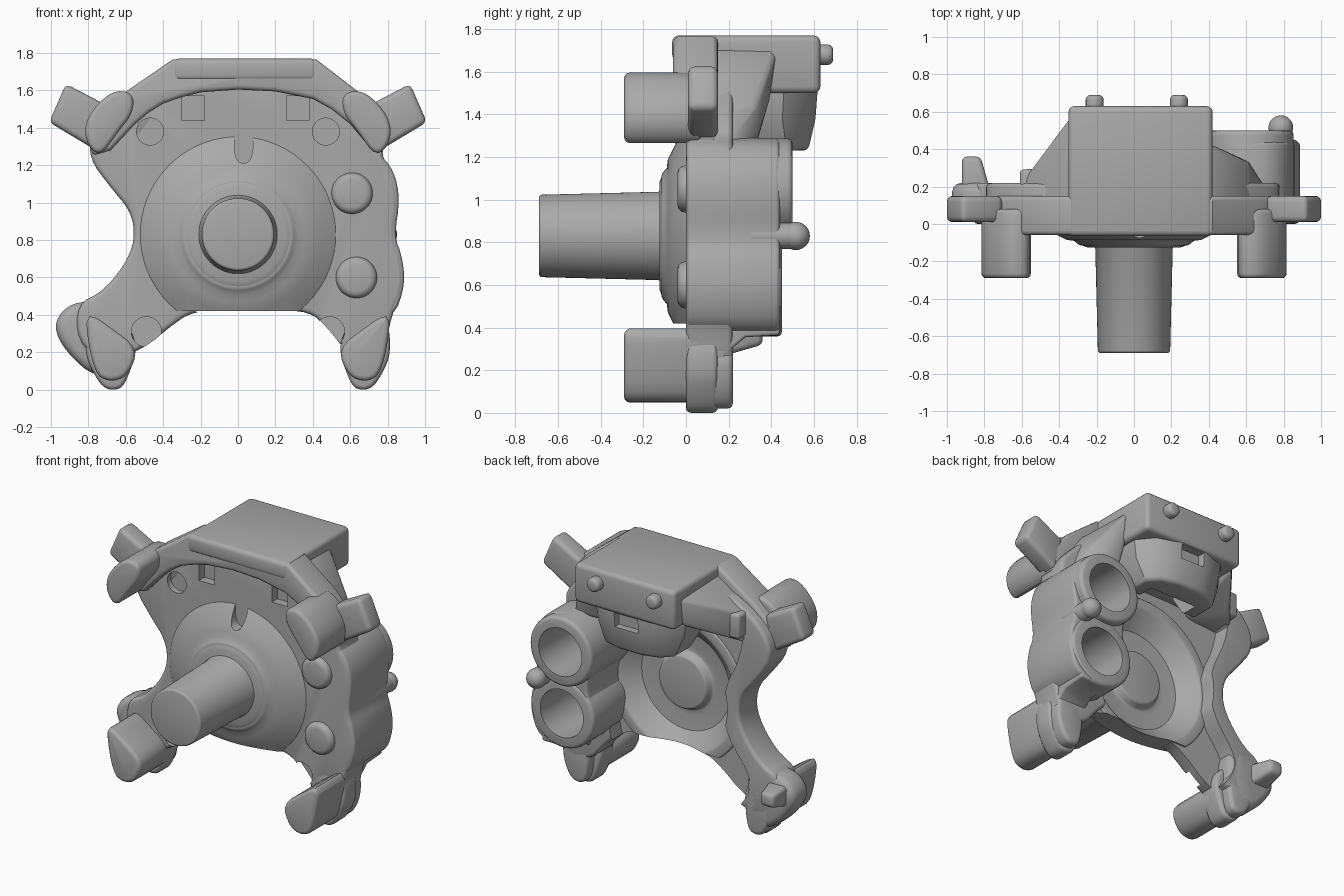
import bpy, bmesh, math
from mathutils import Vector

if "Cube" in bpy.data.objects:
    bpy.data.objects.remove(bpy.data.objects["Cube"], do_unlink=True)

metal = bpy.data.materials.new("cast metal grey")
metal.use_nodes = True
grey = (0.4, 0.4, 0.4, 1)
metal.diffuse_color = grey
metal.node_tree.nodes["Principled BSDF"].inputs["Base Color"].default_value = grey

AXIS = {"Y": lambda a, b, d: (a, d, b),
        "X": lambda a, b, d: (d, a, b),
        "Z": lambda a, b, d: (a, b, d)}
HUB_Z = 0.83
parts, cutters = [], []


def finish(name, bm, bevel, cutter=False):
    bmesh.ops.recalc_face_normals(bm, faces=bm.faces)
    mesh = bpy.data.meshes.new(name)
    bm.to_mesh(mesh)
    bm.free()
    mesh.materials.append(metal)
    obj = bpy.data.objects.new(name, mesh)
    bpy.context.collection.objects.link(obj)
    if bevel:
        mod = obj.modifiers.new("round", "BEVEL")
        mod.width, mod.segments = bevel, 3
        mod.limit_method, mod.angle_limit = "ANGLE", math.radians(40)
        mod.use_clamp_overlap = False
    obj.hide_render = cutter
    (cutters if cutter else parts).append(obj)
    return obj


def soften(pts, rounds):
    """Corner cutting on a closed outline."""
    for _ in range(rounds):
        out = []
        for i, p in enumerate(pts):
            a, b = Vector(p), Vector(pts[(i + 1) % len(pts)])
            out += [a.lerp(b, 0.25), a.lerp(b, 0.75)]
        pts = out
    return pts


def prism(name, pts, d0, d1, bevel=0.025, rounds=0, axis="Y", cutter=False):
    bm = bmesh.new()
    place = AXIS[axis]
    face = bm.faces.new([bm.verts.new(place(a, b, d0)) for a, b in soften(pts, rounds)])
    ext = bmesh.ops.extrude_face_region(bm, geom=[face])["geom"]
    shift = Vector(place(0, 0, d1 - d0))
    bmesh.ops.translate(bm, vec=shift, verts=[v for v in ext if isinstance(v, bmesh.types.BMVert)])
    return finish(name, bm, bevel, cutter)


def circle(x, z, r, n=48):
    return [(x + r * math.cos(i * math.tau / n), z + r * math.sin(i * math.tau / n)) for i in range(n)]


def rect(a0, b0, a1, b1):
    return [(a0, b0), (a1, b0), (a1, b1), (a0, b1)]


def hull(name, pts, bevel=0.025):
    bm = bmesh.new()
    for p in pts:
        bm.verts.new(p)
    bmesh.ops.convex_hull(bm, input=bm.verts)
    bmesh.ops.dissolve_limit(bm, angle_limit=0.02, verts=bm.verts, edges=bm.edges)
    return finish(name, bm, bevel)


def lathe(name, profile, bevel=0.012, steps=72):
    """Turn (radius, y) points around the hub axis; both ends lie on the axis."""
    bm = bmesh.new()
    vs = [bm.verts.new((r, y, HUB_Z)) for r, y in profile]
    edges = [bm.edges.new(pair) for pair in zip(vs, vs[1:])]
    bmesh.ops.spin(bm, geom=vs + edges, cent=(0, 0, HUB_Z), axis=(0, 1, 0),
                   angle=math.tau, steps=steps)
    bmesh.ops.remove_doubles(bm, verts=bm.verts, dist=0.0005)
    return finish(name, bm, bevel)


def cut(obj, *tools):
    for t in tools:
        mod = obj.modifiers.new("cut", "BOOLEAN")
        mod.operation, mod.object, mod.solver = "DIFFERENCE", t, "EXACT"


def flip(pts):
    return [(-a, b) for a, b in pts]


# Main cast plate with legs
outline = [(-.4, 1.66), (-.64, 1.54), (-.78, 1.4), (-.8, 1.24), (-.68, 1.08), (-.57, .95), (-.55, .8),
           (-.61, .66), (-.73, .52), (-.86, .46), (-.86, .26), (-.72, .14), (-.5, .22), (-.36, .34),
           (-.24, .42), (-.05, .42), (.2, .42), (.38, .42), (.48, .33), (.58, .2), (.78, .18), (.82, .4),
           (.89, .55), (.87, .72), (.83, .82), (.86, 1.0), (.83, 1.16), (.77, 1.24), (.78, 1.32),
           (.66, 1.46), (.42, 1.66)]
plate = prism("main_plate", outline, 0, 0.22, rounds=2)

# Turned hub shell, hollow at the back, and the spindle
hub = lathe("hub_shell", [(0, -.11), (.29, -.115), (.32, -.09), (.36, -.085), (.42, -.055), (.53, .003),
                          (.53, .11), (.46, .11), (.34, 0), (.24, -.01), (.2, -.01), (.18, .04), (0, .04)])
lathe("spindle", [(0, -.69), (.193, -.69), (.207, -.13), (.225, -.1), (.225, -.04), (0, -.04)], 0.015)
lathe("hub_collar", [(0, -.125), (.25, -.125), (.29, -.11), (.29, -.05), (0, -.05)], 0.008)

# Cutters for the cavity behind the plate, hub seat and slots
cavity = prism("cavity_cutter", [(-.6, 1.42), (-.56, 1.2), (-.46, 1.0), (-.43, .8), (-.49, .62),
                                 (-.62, .46), (-.66, .33), (-.5, .1), (-.2, .2), (.35, .2), (.45, .45),
                                 (.45, 1.0), (.45, 1.42)], .1, .5, 0, 2, cutter=True)
seat = prism("hub_seat_cutter", circle(0, HUB_Z, .47), -.5, .5, 0, cutter=True)
trim = prism("hub_trim_cutter", rect(-.6, 0, .6, .42), -.3, .3, 0, cutter=True)
slot = prism("slot_cutter", [(-.02, 1.4), (-.02, 1.24), (.03, 1.2), (.08, 1.24), (.08, 1.4)],
             -.3, .0, 0, 2, cutter=True)
cut(hub, trim, slot)
cut(plate, cavity, seat)

# Shallow round and square pockets on the front
for s in (-1, 1):
    cut(plate, prism("round_pocket_cutter", circle(.47 * s, 1.38, .072), -.2, .04, 0, cutter=True),
        prism("leg_pocket_cutter", circle(.49 * s, .31, .08), -.2, .05, 0, cutter=True))
    x = .04 + .28 * s
    cut(plate, prism("square_pocket_cutter", rect(x - .06, 1.44, x + .06, 1.57), -.2, .06, 0, cutter=True))

# Raised frame arching over the plate
prism("top_frame", [(-.35, 1.765), (.42, 1.765), (.66, 1.58), (.78, 1.45), (.78, 1.27), (.7, 1.3),
                    (.6, 1.42), (.5, 1.5), (.4, 1.555), (.3, 1.575), (.2, 1.595), (0, 1.605),
                    (-.2, 1.59), (-.3, 1.565), (-.4, 1.53), (-.48, 1.48), (-.55, 1.42), (-.68, 1.28),
                    (-.78, 1.25), (-.8, 1.42), (-.62, 1.58)], -.06, .15)

# Stepped box housing with rounded lower drum and bumps
prism("top_housing", [(-.065, 1.77), (.63, 1.77), (.63, 1.5), (.1, 1.5), (.1, 1.65), (-.065, 1.65)],
      -.35, .42, .03, axis="X")
drum = [(-.33, .2), (.39, .2), (.39, .46), (.3, .57), (.14, .62), (-.08, .62), (-.24, .57), (-.33, .46)]
lower = hull("housing_drum", [(a, b, 1.55) for a, b in drum] +
             [(.03 + (a - .03) * .92, .2 + (b - .2) * .97, 1.38) for a, b in drum] +
             [(.03 + (a - .03) * .76, .3 + (b - .2) * .65, 1.23) for a, b in drum])
cut(lower, prism("drum_hollow_cutter", rect(-.15, .15, .21, .42), 1.1, 1.48, 0, axis="Z", cutter=True),
    prism("drum_niche_cutter", rect(-.06, 1.4, .12, 1.5), .56, .8, 0, cutter=True))
for x in (-.21, .24):
    prism("housing_bump", circle(x, 1.68, .048, 24), .58, .69, .025)

# Webs joining the housing to the arms
hull("right_web", [(-.33, .02, 1.72), (-.33, .58, 1.7), (-.33, .56, 1.52), (-.33, .1, 1.36),
                   (-.5, .3, 1.6), (-.6, .02, 1.54), (-.59, .24, 1.54), (-.5, .29, 1.38),
                   (-.6, .22, 1.34), (-.62, .02, 1.34)])
prism("right_web_shelf", [(-.61, .1), (-.61, .29), (-.48, .3), (-.42, .1)], 1.38, 1.55, .02, axis="Z")
hull("left_web", [(.4, .02, 1.72), (.4, .43, 1.71), (.4, .4, 1.5), (.38, .1, 1.36), (.61, .33, 1.45),
                  (.62, .02, 1.54), (.62, .33, 1.26), (.66, .15, 1.4), (.7, .2, 1.26), (.42, .33, 1.26)])

# Mirrored arms and front lugs
arm = [(.7, 1.52), (.92, 1.635), (1.01, 1.43), (.76, 1.28)]
upper_lug = [(.56, 1.59), (.68, 1.6), (.81, 1.46), (.82, 1.33), (.74, 1.24), (.64, 1.38), (.56, 1.48)]
lower_lug = [(.53, .22), (.59, .07), (.69, .04), (.77, .09), (.82, .37), (.78, .4), (.69, .34)]
foot = [(.53, .24), (.59, .06), (.63, 0), (.71, 0), (.77, .08), (.82, .2), (.8, .38), (.62, .38)]
heel = [(.59, .3), (.61, .06), (.66, .015), (.74, .03), (.8, .16), (.8, .32)]
for side, m in (("left", list), ("right", flip)):
    prism(side + "_arm", m(arm), .01, .15, .03)
    prism(side + "_upper_lug", m(upper_lug), -.29, .08, .025, 2)
    prism(side + "_lower_lug", m(lower_lug), -.29, .08, .025, 2)
    prism(side + "_foot", m(foot), 0, .15, .025, 2)
    prism(side + "_heel", m(heel), .1, .22, .025, 2)

# Outer lobe and rear stop on the right leg
prism("right_leg_lobe", [(-.66, .5), (-.78, .48), (-.92, .45), (-.99, .34), (-.92, .2), (-.76, .06),
                         (-.62, .12), (-.6, .4)], .03, .22, .05, 2)
hull("right_leg_stop", [(x, y, z) for x, y, z in
                        [(-.92, .15, .26), (-.92, .15, .42), (-.76, .15, .26), (-.76, .15, .42),
                         (-.92, .36, .32), (-.92, .36, .41), (-.82, .36, .32), (-.82, .36, .41)]])

# Twin cylinder block with open bores at the back and domes at the front
bores = []
for name, x, z, r, back in (("upper", .615, 1.05, .238, .5), ("lower", .638, .6, .242, .45)):
    bores.append(prism(name + "_bore_cutter", circle(x, z, .165), .08, .8, 0, cutter=True))
    boss = prism(name + "_cylinder", circle(x, z, r), .02, back)
    cut(boss, bores[-1])
    prism(name + "_front_dome", circle(x - .005, z, .11), -.04, .05, .035)
block = prism("cylinder_block", [(.5, 1.27), (.62, 1.295), (.75, 1.27), (.835, 1.17), (.866, 1.02),
                                 (.836, .82), (.876, .72), (.895, .56), (.83, .38), (.64, .35),
                                 (.46, .42), (.4, .6), (.47, .82), (.38, 1.05)], .004, .44, .02, 2)
gusset = prism("cylinder_gusset", [(.02, .18), (.15, .2), (.2, .29), (.28, .355), (.44, .365),
                                   (.44, .43), (.02, .43)], .58, .8, .015, axis="X")
for obj in (plate, block, gusset):
    cut(obj, *bores)

# Round nub between the cylinders
prism("nub_stem", circle(.785, HUB_Z, .062, 28), .3, .52, .01)
bm = bmesh.new()
bmesh.ops.create_uvsphere(bm, u_segments=28, v_segments=16, radius=.066)
bmesh.ops.translate(bm, vec=(.785, .515, HUB_Z), verts=bm.verts)
finish("side_nub", bm, 0)

# Bake modifiers, shade and drop the cutters
for obj in parts:
    bpy.ops.object.select_all(action="DESELECT")
    obj.select_set(True)
    bpy.context.view_layer.objects.active = obj
    for mod in list(obj.modifiers):
        bpy.ops.object.modifier_apply(modifier=mod.name)
    bpy.ops.object.shade_smooth_by_angle(angle=math.radians(35))
for obj in cutters:
    bpy.data.objects.remove(obj, do_unlink=True)
